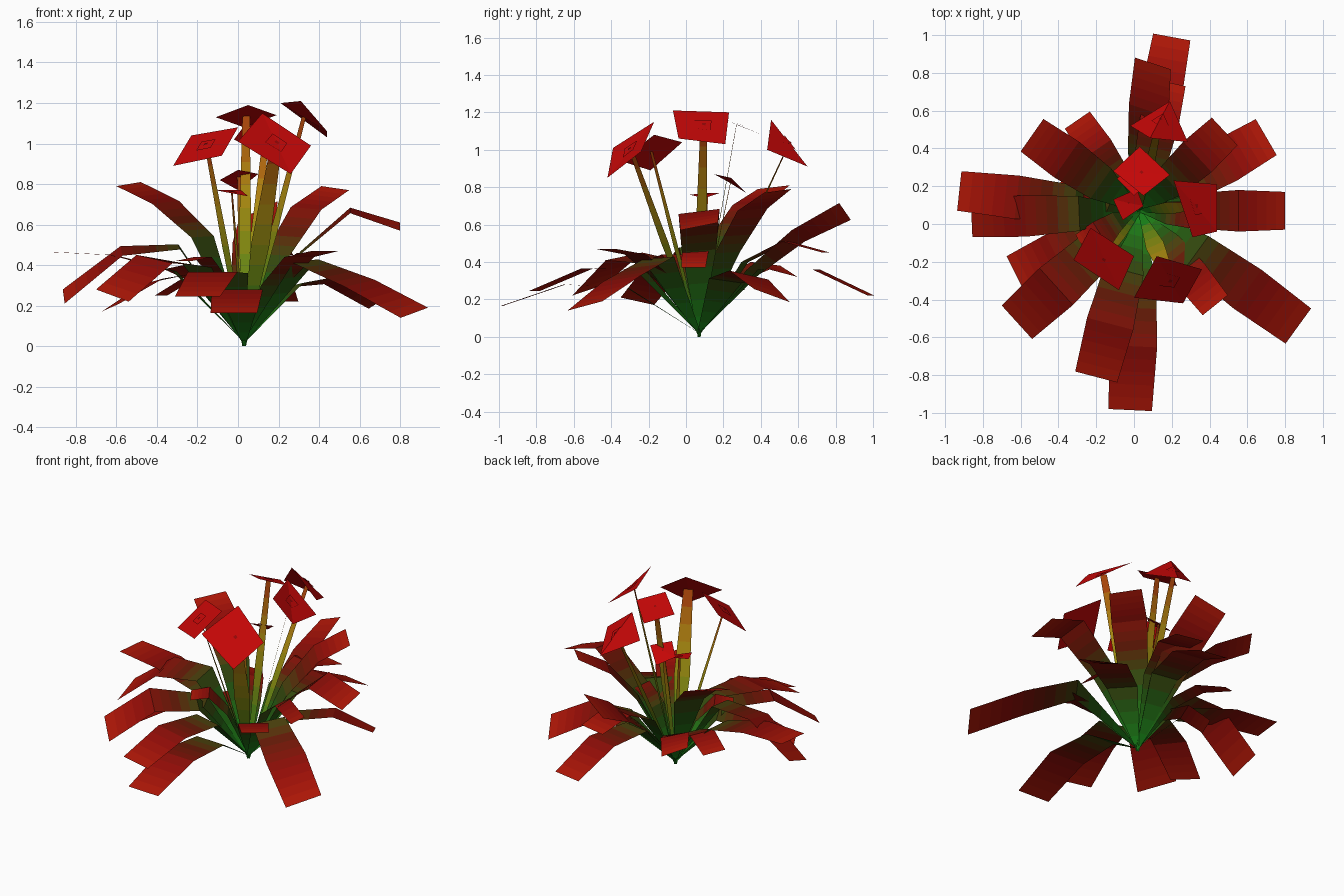
import bpy, math
from mathutils import Vector, Matrix

if "Cube" in bpy.data.objects:
    bpy.data.objects.remove(bpy.data.objects["Cube"])

BASE = Vector((0.03, 0.07, 0.0))


def material(name, rgb):
    m = bpy.data.materials.new(name)
    m.diffuse_color = (*rgb, 1)
    m.use_nodes = True
    m.node_tree.nodes["Principled BSDF"].inputs["Base Color"].default_value = m.diffuse_color
    return m


def ramp(name, stops, n):
    out = []
    for i in range(n):
        t = i / (n - 1) * (len(stops) - 1)
        k = min(int(t), len(stops) - 2)
        out.append(material(f"{name}_{i}", Vector(stops[k]).lerp(Vector(stops[k + 1]), t - k)))
    return out


LEAF = ramp("leaf", [(.01, .25, .01), (.02, .08, .005), (.13, .01, .002), (.28, .003, .002), (.42, .008, .002)], 15)
STEM = ramp("stem", [(.01, .25, .01), (.2, .25, .005), (.42, .25, .005), (.4, .06, .003)], 9)
PETAL = material("petal", (.55, .002, .002))
CENTRE = material("flower_centre", (.3, .002, .002))


def mesh_object(name, verts, faces, mats, indices):
    me = bpy.data.meshes.new(name)
    me.from_pydata([tuple(v) for v in verts], [], faces)
    for m in mats:
        me.materials.append(m)
    for p, i in zip(me.polygons, indices):
        p.material_index = i
    ob = bpy.data.objects.new(name, me)
    bpy.context.collection.objects.link(ob)
    return ob


def strip(name, rows, mats, sub):
    """Bent flat strip through (left, right) pairs, each span cut for the colour ramp."""
    pairs = [rows[0]]
    for (a, b), (c, d) in zip(rows, rows[1:]):
        pairs += [(a.lerp(c, k / sub), b.lerp(d, k / sub)) for k in range(1, sub + 1)]
    verts = [v for p in pairs for v in p]
    n = len(pairs) - 1
    faces = [(2 * i, 2 * i + 1, 2 * i + 3, 2 * i + 2) for i in range(n)]
    mesh_object(name, verts, faces, mats, [i * len(mats) // n for i in range(n)])


def sideways(p, twist=0):
    d = Vector((p.x - BASE.x, p.y - BASE.y, 0)).normalized()
    return Matrix.Rotation(math.radians(twist), 3, 'Z') @ Vector((-d.y, d.x, 0))


def leaf(name, x, y, z, width, roll, z1, z2, twist=0):
    tip = Vector((x, y, z))
    side = sideways(tip, twist)
    rows = []
    for f, h, w in ((0, 0.02, .1), (.36, z1, .92), (.68, z2, 1.1), (1, z, 1)):
        c = BASE.lerp(tip, f)
        c.z = h
        half = side * (width * w / 2) + Vector((0, 0, roll * f / 2))
        rows.append((c - half, c + half))
    strip(name, rows, LEAF, 5)


# Leaves: tip x, y, z, width, sideways roll, heights of the two bends, optional twist
leaves = [
    (.20, .99, .22, .20, 0, .36, .36),
    (.10, .85, .67, .20, -.09, .34, .54, -13),
    (.18, .75, .45, .19, 0, .40, .51),
    (.48, .49, .78, .20, .02, .45, .68),
    (.70, .46, .22, .22, -.07, .30, .33),
    (.80, .07, .59, .20, .04, .46, .67),
    (.87, -.54, .165, .23, .05, .42, .31),
    (.43, -.43, .47, .17, 0, .30, .44),
    (-.02, -.985, .165, .23, 0, .26, .28),
    (-.20, -.81, .245, .23, 0, .36, .365),
    (-.62, -.52, .25, .24, -.06, .40, .43),
    (-.63, -.26, .19, .20, .04, .36, .32),
    (-.925, .175, .465, .21, 0, .37, .45),
    (-.86, .03, .245, .20, -.07, .49, .47),
    (-.54, .47, .80, .21, -.02, .54, .71),
    (-.30, .55, .35, .16, .06, .30, .38),
    (.42, .04, .37, .13, 0, .36, .46),
    (-.27, -.12, .42, .15, 0, .32, .44),
    (-.38, .24, .25, .16, 0, .28, .33),
]
for i, spec in enumerate(leaves):
    leaf(f"leaf_{i + 1}", *spec)

# Flowers: four corners of each bloom, then stem half width and twist
flowers = [
    ((-.11, .28, 1.13), (.05, .15, 1.19), (.19, .26, 1.14), (.03, .41, 1.08), .03, 0),
    ((.21, .23, 1.20), (.31, -.07, 1.21), (.44, -.04, 1.06), (.44, .21, 1.03), .035, 25),
    ((.19, .65, .91), (.285, .434, 1.0), (.085, .455, 1.16), (-.02, .52, 1.02), .025, 0),
    ((-.23, -.02, 1.04), (-.32, -.19, .89), (-.08, -.35, .94), (0, -.17, 1.08), .02, 0),
    ((.12, -.17, 1.15), (0, -.39, 1.01), (.26, -.42, .85), (.36, -.24, .99), .05, 0),
    ((-.11, .13, .77), (-.06, .02, .76), (.05, .095, .74), (.015, .185, .77), .012, 0),
    ((-.09, .24, .82), (.0, .15, .87), (.10, .24, .85), (.0, .32, .77), .015, 0),
]
for i, (*corners, width, twist) in enumerate(flowers):
    rim = [Vector(c) for c in corners]
    mid = (rim[0] + rim[2]) / 2
    normal = (rim[2] - rim[0]).cross(rim[3] - rim[1]).normalized()
    if normal.z < 0:
        normal.negate()
    # Bloom card, folded on its diagonal, with a small raised square in the middle
    inner = [mid + (v - mid) * .3 + normal * .006 for v in rim]
    tris = [(0, 1, 2), (0, 2, 3), (4, 5, 6), (4, 6, 7)]
    mesh_object(f"flower_{i + 1}", rim + inner, tris, [PETAL], [0] * 4)
    tiny = [mid + (v - mid) * .07 + normal * .01 for v in rim]
    mesh_object(f"flower_centre_{i + 1}", tiny, [(0, 1, 2), (0, 2, 3)], [CENTRE], [0, 0])
    # Flat stem
    side = sideways(mid, twist)
    rows = []
    for t, w in ((0, .01), (.5, width), (1, width * .6)):
        p = BASE.lerp(mid, t)
        rows.append((p - side * w, p + side * w))
    strip(f"stem_{i + 1}", rows, STEM, 5)
